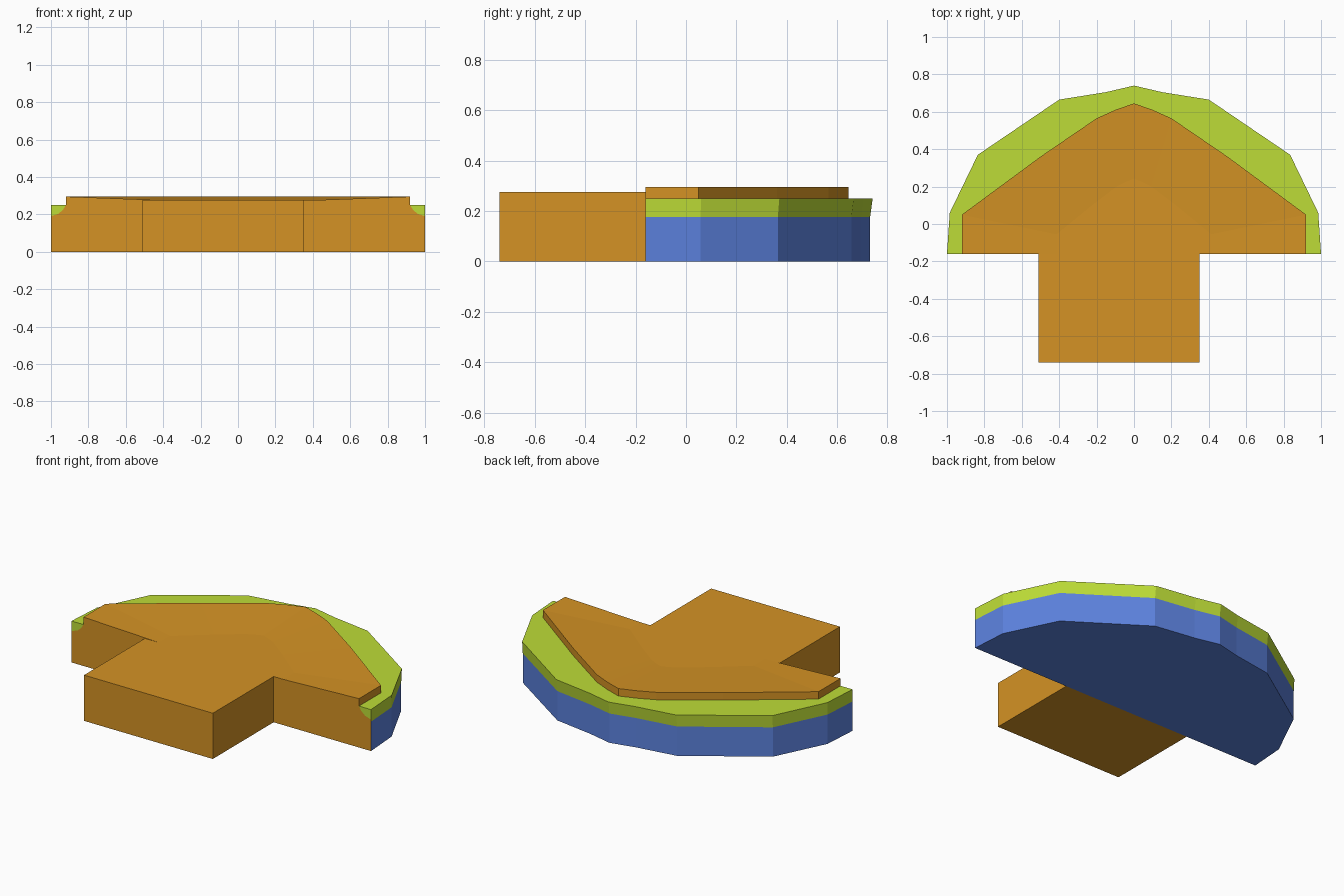
import bpy

if "Cube" in bpy.data.objects:
    bpy.data.objects.remove(bpy.data.objects["Cube"])


def material(name, rgb):
    m = bpy.data.materials.new(name)
    m.diffuse_color = (*rgb, 1)
    m.use_nodes = True
    m.node_tree.nodes["Principled BSDF"].inputs["Base Color"].default_value = m.diffuse_color
    return m


ORANGE = material("orange", (0.66, 0.29, 0.018))
GREEN = material("lime green", (0.51, 0.72, 0.038))
BLUE = material("blue", (0.107, 0.223, 0.73))

FRONT = -0.16   # y of the straight front of the half-round part
DIP = 0.276     # height of the dished middle and the stem
RIM = 0.295     # height of the raised rim


def mirrored(half):
    """Right half (front to back apex) -> full outline, anticlockwise."""
    return half + [(-x, y) for x, y in reversed(half[:-1])]


def ring(outline, z, s=(1, 1)):
    """Outline at a height, scaled about the middle of the front edge."""
    return [(x * s[0], FRONT + (y - FRONT) * s[1], z) for x, y in outline]


def make(name, verts, faces, mats, indices=None):
    me = bpy.data.meshes.new(name)
    me.from_pydata(verts, [], faces)
    for m in mats:
        me.materials.append(m)
    if indices:
        for p, i in zip(me.polygons, indices):
            p.material_index = i
    me.update()
    ob = bpy.data.objects.new(name, me)
    bpy.context.collection.objects.link(ob)
    return ob


def loft(name, rings, bands, mats, bottom=None, top=None):
    """Skin open rings from low to high; bands holds one material per step."""
    n = len(rings[0])
    faces, idx = [], []
    for r, m in enumerate(bands):
        a, b = r * n, (r + 1) * n
        for i in range(n - 1):
            faces.append((a + i, a + i + 1, b + i + 1, b + i))
            idx.append(m)
    if bottom is not None:
        faces.append(tuple(reversed(range(n))))
        idx.append(bottom)
    if top is not None:
        faces.append(tuple(range(len(bands) * n, len(rings) * n)))
        idx.append(top)
    return make(name, [v for r in rings for v in r], faces, mats, idx)


outer = mirrored([(1, -0.16), (0.985, 0.06), (0.835, 0.37), (0.4, 0.665),
                  (0.15, 0.705), (0, 0.74)])
inner = mirrored([(0.92, -0.16), (0.92, 0.05), (0.5, 0.36), (0.2, 0.565),
                  (0.1, 0.61), (0, 0.645)])

# Blue base with a lime band and flat ledge
loft("rounded_base",
     [ring(outer, 0, (1, 0.989)), ring(outer, 0.177, (1, 0.989)),
      ring(outer, 0.25), ring(inner, 0.25)],
     [0, 1, 1], [BLUE, GREEN], bottom=0)

# Raised orange top, slightly dished
loft("dished_top",
     [ring(inner, 0.25), ring(inner, RIM), ring(inner, DIP, (0.45, 0.5))],
     [0, 0], [ORANGE], top=0)

# Orange stem running forward
stem = [(-0.51, FRONT), (-0.51, -0.74), (0.35, -0.74), (0.35, FRONT)]
loft("stem", [ring(stem, 0), ring(stem, DIP)], [0], [ORANGE], bottom=0, top=0)

# Flat front wall: orange, with lime corners behind a curved edge
curve = [(1, 0.19), (0.96, 0.203), (0.935, 0.225), (0.92, 0.25)]
right = [(1, 0)] + curve + [(0.92, RIM), (0.414, DIP)]
wall = right + [(-x, z) for x, z in reversed(right)]
corner_r = [(1, 0.25)] + curve[::-1]
corner_l = [(-x, z) for x, z in reversed(corner_r)]
verts, faces = [], []
for poly in (wall, corner_r, corner_l):
    # the corner outlines run clockwise or anticlockwise: keep all facing front
    area = sum(a[0] * b[1] - b[0] * a[1]
               for a, b in zip(poly, poly[1:] + poly[:1]))
    if area < 0:
        poly = poly[::-1]
    faces.append(tuple(range(len(verts), len(verts) + len(poly))))
    verts += [(x, FRONT, z) for x, z in poly]
make("front_wall", verts, faces, [ORANGE, GREEN], [0, 1, 1])
